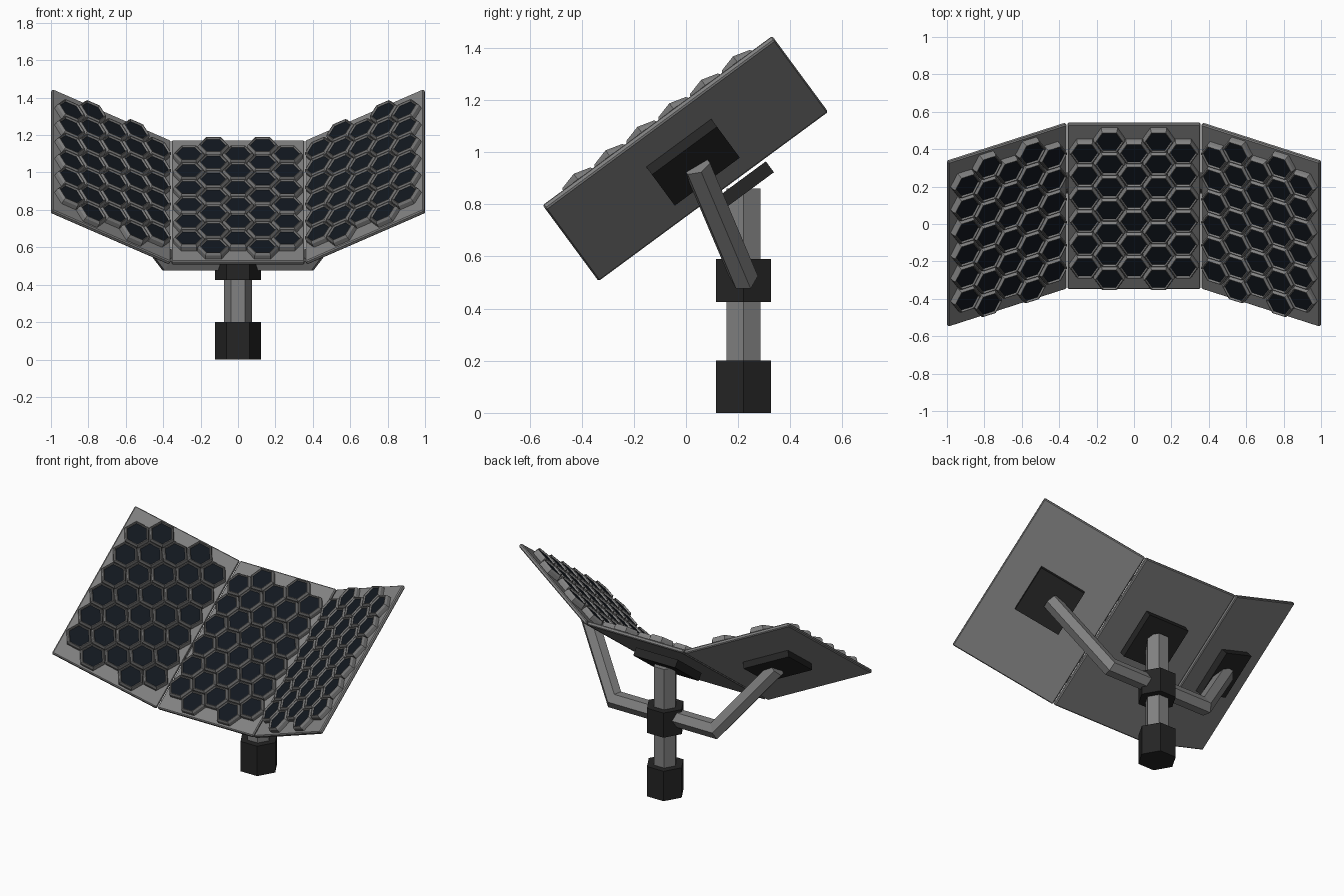
import bpy, bmesh
from math import cos, sin, pi, radians, sqrt
from mathutils import Matrix, Vector

if "Cube" in bpy.data.objects:
    bpy.data.objects.remove(bpy.data.objects["Cube"])


def material(name, rgb):
    m = bpy.data.materials.new(name)
    m.diffuse_color = (*rgb, 1)
    m.use_nodes = True
    m.node_tree.nodes["Principled BSDF"].inputs["Base Color"].default_value = m.diffuse_color
    return m


GREY = material("grey_metal", (0.22, 0.22, 0.22))
BLACK = material("black_metal", (0.018, 0.018, 0.018))
CELL = material("dark_cell", (0.006, 0.009, 0.014))


def make(name, bm, mats, matrix=Matrix()):
    bmesh.ops.recalc_face_normals(bm, faces=bm.faces)
    me = bpy.data.meshes.new(name)
    bm.to_mesh(me)
    bm.free()
    for m in mats:
        me.materials.append(m)
    ob = bpy.data.objects.new(name, me)
    ob.matrix_world = matrix
    bpy.context.collection.objects.link(ob)
    return ob


def box(name, size, centre, mat, matrix, bevel=0):
    bm = bmesh.new()
    bmesh.ops.create_cube(bm, size=1, matrix=Matrix.Translation(centre) @ Matrix.Diagonal((*size, 1)))
    ob = make(name, bm, [mat], matrix)
    if bevel:
        mod = ob.modifiers.new("bevel", "BEVEL")
        mod.width, mod.segments = bevel, 1


def hex_ring(bm, x, y, z, r):
    return [bm.verts.new((x + r * cos(i * pi / 3), y + r * sin(i * pi / 3), z)) for i in range(6)]


def bridge(bm, a, b):
    n = len(a)
    for i in range(n):
        bm.faces.new((a[i], a[(i + 1) % n], b[(i + 1) % n], b[i]))


def hex_post(name, r, z0, z1, mat):
    bm = bmesh.new()
    a, b = hex_ring(bm, 0, 0.22, z0, r), hex_ring(bm, 0, 0.22, z1, r)
    bridge(bm, a, b)
    bm.faces.new(a)
    bm.faces.new(b)
    make(name, bm, [mat])


def hex_tube(name, points, r, mat):
    # six-sided tube along a path, with mitred bends
    pts = [Vector(p) for p in points]
    dirs = [(q - p).normalized() for p, q in zip(pts, pts[1:])]
    side = dirs[0].cross(Vector((0, 0, 1))).normalized()
    up = side.cross(dirs[0])
    ring = [pts[0] + side * r * cos(i * pi / 3) + up * r * sin(i * pi / 3) for i in range(6)]
    bm = bmesh.new()
    prev = [bm.verts.new(c) for c in ring]
    bm.faces.new(prev)
    for k, d in enumerate(dirs):
        n = (d + dirs[min(k + 1, len(dirs) - 1)]).normalized()
        ring = [c + d * ((pts[k + 1] - c).dot(n) / d.dot(n)) for c in ring]
        cur = [bm.verts.new(c) for c in ring]
        bridge(bm, prev, cur)
        prev = cur
    bm.faces.new(prev)
    make(name, bm, [mat])


LENGTH, THICK = 1.094, 0.025
PITCH = 0.0877          # radius of the honeycomb grid


def hex_cells(name, matrix):
    # raised honeycomb: chamfered rim around a sunken dark cell
    bm = bmesh.new()
    step = sqrt(3) * PITCH
    profile = ((THICK - 0.003, 0.085), (THICK + 0.024, 0.084), (THICK + 0.038, 0.076),
               (THICK + 0.038, 0.072), (THICK + 0.028, 0.067))
    for col in range(-2, 3):
        rows = 7 if col % 2 else 6
        for row in range(rows):
            x, y = col * 1.5 * PITCH, (row - (rows - 1) / 2) * step
            rings = [hex_ring(bm, x, y, z, r) for z, r in profile]
            for a, b in zip(rings, rings[1:]):
                bridge(bm, a, b)
            bm.faces.new(rings[0])
            bm.faces.new(rings[-1]).material_index = 1
    make(name, bm, [GREY, CELL], matrix)


def panel(prefix, width, matrix):
    box(prefix + "_panel", (width, LENGTH, THICK), (0, 0, THICK / 2), GREY, matrix, 0.006)
    hex_cells(prefix + "_cells", matrix)


# Tilted centre panel and its mounting plate
base = Matrix.Translation((0, 0.105, 0.83)) @ Matrix.Rotation(radians(36.4), 4, 'X')
panel("centre", 0.71, base)
box("centre_mount", (0.31, 0.31, 0.052), (0, 0.087, -0.037), BLACK, base)

# Folded side panels, their mounting plates and support arms
for s, word in ((-1, "left"), (1, "right")):
    frame = (base @ Matrix.Translation((s * 0.37, 0, 0))
             @ Matrix.Rotation(radians(-28.4 * s), 4, 'Y')
             @ Matrix.Translation((s * 0.36, 0, 0)))
    panel(word, 0.72, frame)
    box(word + "_mount", (0.31, 0.31, 0.042), (0, 0.015, -0.022), BLACK, frame)
    hex_tube(word + "_arm", [(s * 0.03, 0.22, 0.525), (s * 0.375, 0.22, 0.525), (s * 0.70, 0.04, 0.95)],
             0.056, GREY)

# Foot, pole and collar
hex_post("foot", 0.122, 0, 0.2, BLACK)
hex_post("pole", 0.075, 0.19, 0.86, GREY)
hex_post("collar", 0.122, 0.425, 0.59, BLACK)
